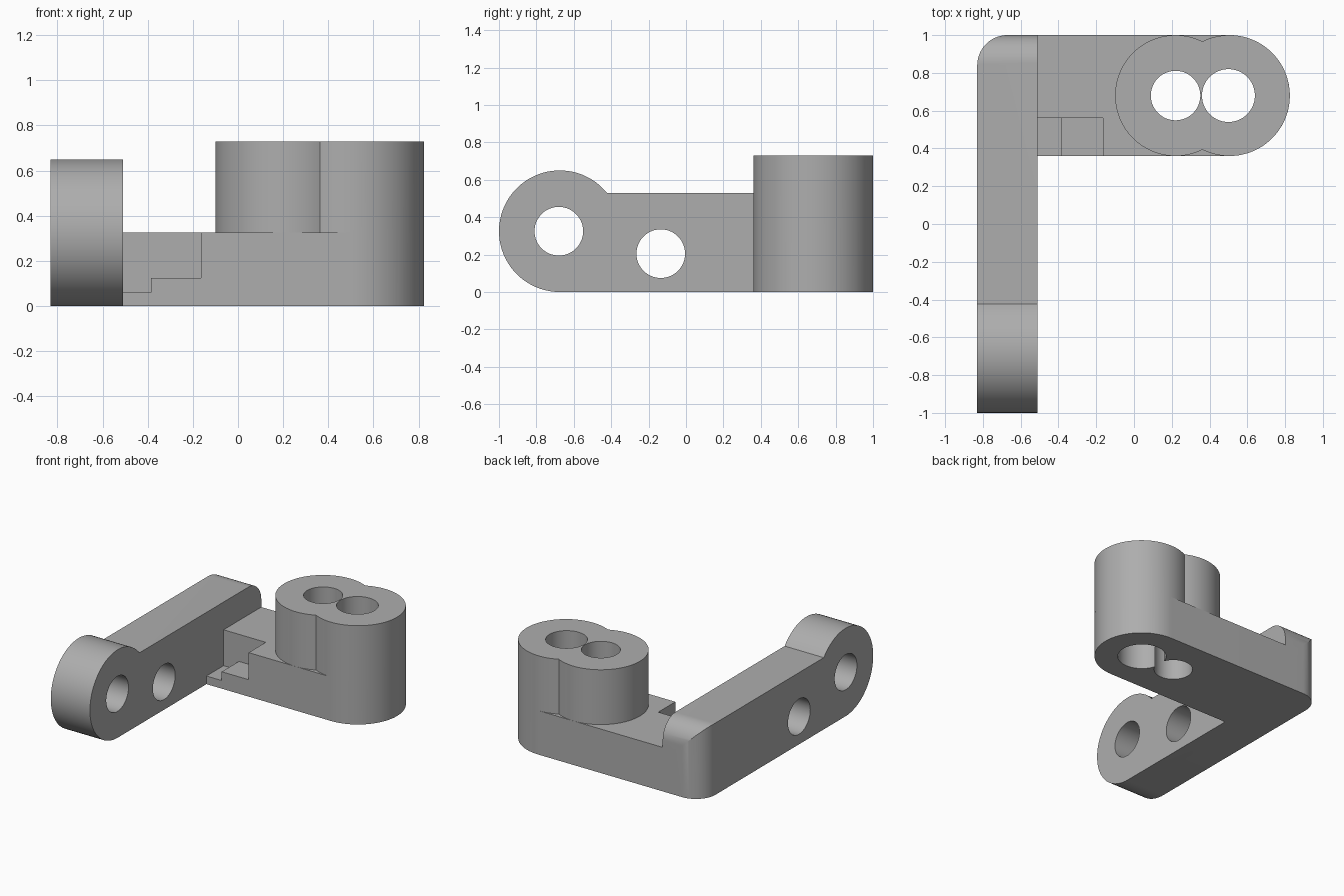
import bpy, bmesh, math
from mathutils import Vector

cube = bpy.data.objects.get("Cube")
if cube:
    bpy.data.objects.remove(cube, do_unlink=True)

grey = bpy.data.materials.new("mid grey")
grey.use_nodes = True
colour = (0.42, 0.42, 0.42, 1)
grey.diffuse_color = colour
grey.node_tree.nodes["Principled BSDF"].inputs["Base Color"].default_value = colour


def arc(cx, cy, r, start, end, steps=48):
    """Points along an arc, angles in degrees."""
    angles = [math.radians(start + (end - start) * i / steps) for i in range(steps + 1)]
    return [(cx + r * math.cos(a), cy + r * math.sin(a)) for a in angles]


def circle(cx, cy, r):
    return arc(cx, cy, r, 0, 360, 96)[:-1]


def prism(name, outline, low, high, axis="z"):
    """Extrude an outline: (x, y) along z, or (y, z) along x."""
    bm = bmesh.new()
    place = (lambda p: (p[0], p[1], low)) if axis == "z" else (lambda p: (low, p[0], p[1]))
    face = bm.faces.new([bm.verts.new(place(p)) for p in outline])
    depth = Vector((0, 0, high - low)) if axis == "z" else Vector((high - low, 0, 0))
    top = bmesh.ops.extrude_face_region(bm, geom=[face])["geom"]
    bmesh.ops.translate(bm, vec=depth, verts=[g for g in top if isinstance(g, bmesh.types.BMVert)])
    bmesh.ops.recalc_face_normals(bm, faces=bm.faces)
    mesh = bpy.data.meshes.new(name)
    bm.to_mesh(mesh)
    bm.free()
    mesh.materials.append(grey)
    ob = bpy.data.objects.new(name, mesh)
    bpy.context.collection.objects.link(ob)
    return ob


def combine(target, tool, operation):
    """Apply a boolean and drop the tool."""
    mod = target.modifiers.new(operation, "BOOLEAN")
    mod.operation, mod.object, mod.solver = operation, tool, "EXACT"
    bpy.ops.object.select_all(action="DESELECT")
    bpy.context.view_layer.objects.active = target
    target.select_set(True)
    bpy.ops.object.modifier_apply(modifier=mod.name)
    bpy.data.objects.remove(tool, do_unlink=True)


# Upright arm with a round front eye and a rounded back end
eye_y, eye_z, eye_r, arm_top = -0.675, 0.325, 0.325, 0.53
meet = math.degrees(math.asin((arm_top - eye_z) / eye_r))
side = arc(eye_y, eye_z, eye_r, meet, 270) + [(1, 0)] + arc(0.85, arm_top - 0.15, 0.15, 0, 90, 20)
bracket = prism("bracket", side, -0.83, -0.51, "x")
plan = [(-0.83, -1.1), (-0.4, -1.1), (-0.4, 1)] + arc(-0.67, 0.84, 0.16, 90, 180, 20)
combine(bracket, prism("corner_round", plan, -0.1, 0.8), "INTERSECT")

# Base plate with a round end, and the twin boss standing on it
mid_y, r, near_x, far_x = 0.68, 0.32, 0.22, 0.505
plate = [(-0.6, mid_y - r)] + arc(far_x, mid_y, r, -90, 90) + [(-0.6, mid_y + r)]
combine(bracket, prism("base_plate", plate, 0, 0.325), "UNION")
cut = math.degrees(math.acos((far_x - near_x) / 2 / r))
twin = arc(near_x, mid_y, r, cut, 360 - cut, 72) + arc(far_x, mid_y, r, cut - 180, 180 - cut, 72)[1:-1]
combine(bracket, prism("twin_boss", twin, 0, 0.73), "UNION")

# Stepped notch in the front of the plate beside the arm
for name, x0, x1, floor in (("low_step", -0.51, -0.385, 0.06), ("high_step", -0.385, -0.165, 0.125)):
    box = [(x0, 0.3), (x1, 0.3), (x1, 0.56), (x0, 0.56)]
    combine(bracket, prism(name, box, floor, 0.4), "DIFFERENCE")

# Bores through the boss, the far one wider inside the plate
for x, radius, top in ((near_x, 0.131, 0.8), (far_x - 0.005, 0.14, 0.8), (far_x - 0.005, 0.165, 0.325)):
    combine(bracket, prism("bore", circle(x, mid_y, radius), -0.1, top), "DIFFERENCE")

# Cross holes through the arm
for y, z in ((eye_y - 0.005, eye_z), (-0.135, 0.205)):
    combine(bracket, prism("cross_hole", circle(y, z, 0.13), -1, -0.4, "x"), "DIFFERENCE")

bpy.ops.object.shade_smooth_by_angle(angle=math.radians(25))
